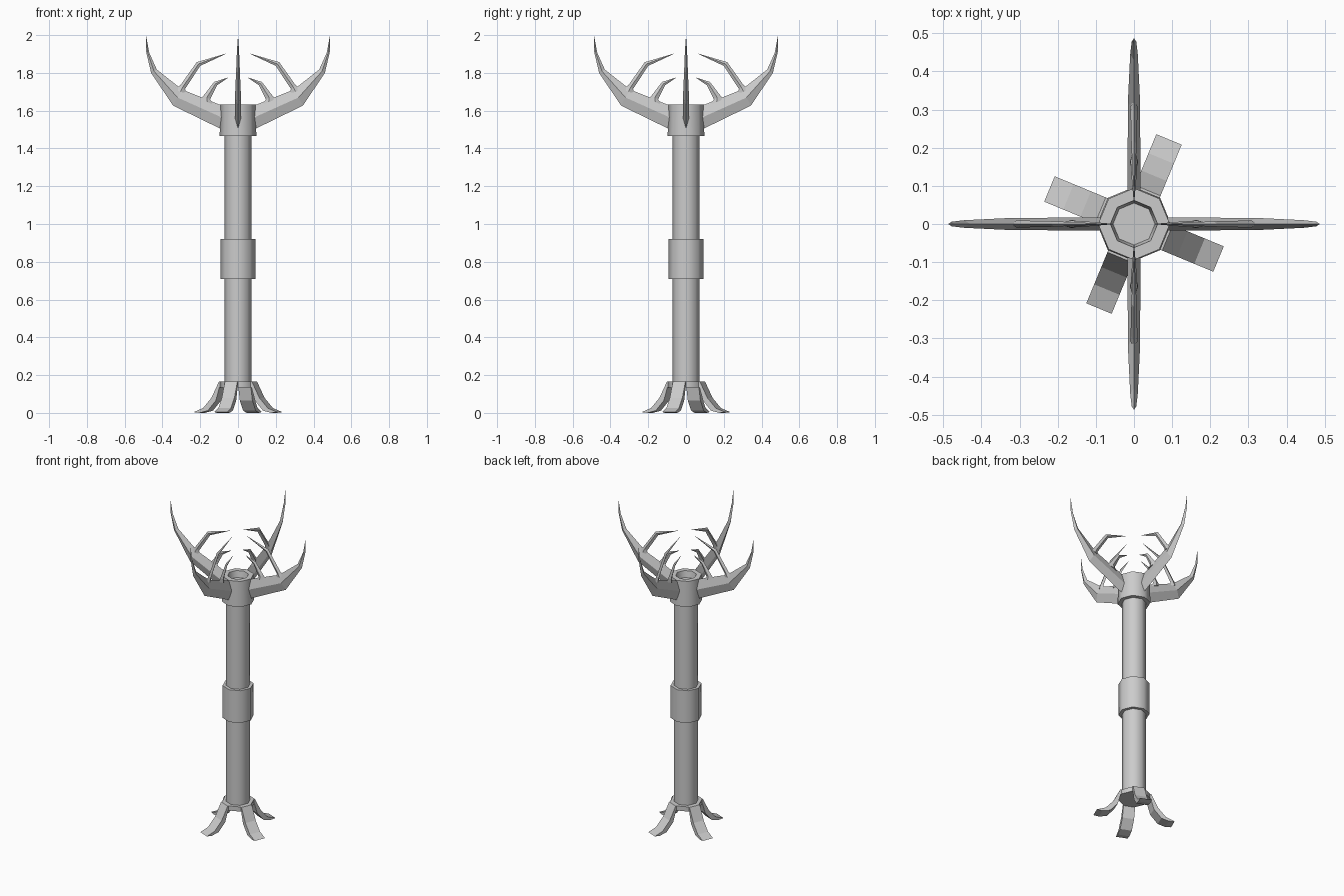
import bpy, bmesh
from math import sin, cos, pi, radians

if "Cube" in bpy.data.objects:
    bpy.data.objects.remove(bpy.data.objects["Cube"])


def finish(name, bm, smooth=False):
    bmesh.ops.recalc_face_normals(bm, faces=bm.faces)
    me = bpy.data.meshes.new(name)
    bm.to_mesh(me)
    bm.free()
    ob = bpy.data.objects.new(name, me)
    bpy.context.collection.objects.link(ob)
    if smooth:
        bpy.context.view_layer.objects.active = ob
        ob.select_set(True)
        bpy.ops.object.shade_smooth_by_angle(angle=radians(50))
        ob.select_set(False)
    return ob


def lathe(name, profile, sides=8):
    """Eight-sided turned solid from (radius, z) points, closed at both ends."""
    bm = bmesh.new()
    rings = [[bm.verts.new((r * cos(2 * pi * i / sides), r * sin(2 * pi * i / sides), z))
              for i in range(sides)] for r, z in profile]
    for a, b in zip(rings, rings[1:]):
        for i in range(sides):
            j = (i + 1) % sides
            bm.faces.new((a[i], a[j], b[j], b[i]))
    bm.faces.new(rings[0])
    bm.faces.new(rings[-1])
    return finish(name, bm, True)


def loft(name, sections, angle, tip=None):
    """Skin four-point sections given as (radial, sideways, z), turned about z."""
    bm = bmesh.new()

    def vert(p):
        r, s, z = p
        return bm.verts.new((r * cos(angle) - s * sin(angle),
                             r * sin(angle) + s * cos(angle), z))
    rings = [[vert(p) for p in sec] for sec in sections]
    for a, b in zip(rings, rings[1:]):
        for i in range(4):
            j = (i + 1) % 4
            bm.faces.new((a[i], a[j], b[j], b[i]))
    bm.faces.new(rings[0])
    if tip:
        t = vert((tip[0], 0, tip[1]))
        for i in range(4):
            bm.faces.new((rings[-1][i], rings[-1][(i + 1) % 4], t))
    else:
        bm.faces.new(rings[-1])
    return finish(name, bm)


def blade(name, stations, tip, angle):
    """Sharp-edged blade: stations are (outer r, outer z, inner r, inner z, half width)."""
    secs = []
    for ro, zo, ri, zi, w in stations:
        rm, zm = (ro + ri) / 2, (zo + zi) / 2
        secs.append([(ro, 0, zo), (rm, w, zm), (ri, 0, zi), (rm, -w, zm)])
    return loft(name, secs, angle, tip)


# Shaft and its rings
lathe("shaft", [(0.072, 0.14), (0.072, 1.5)])
lathe("grip_band", [(0.092, 0.71), (0.092, 0.92)])
lathe("base_ring", [(0.095, 0.135), (0.095, 0.165)])
# Head collar with recessed top
lathe("head_collar", [(0.097, 1.467), (0.094, 1.632), (0.062, 1.632), (0.055, 1.59)])

arm = [(0.08, 1.498, 0.08, 1.625, 0.017), (0.344, 1.627, 0.296, 1.712, 0.016),
       (0.46, 1.80, 0.43, 1.818, 0.010), (0.487, 1.915, 0.47, 1.907, 0.006)]
long_prong = [(0.335, 1.71, 0.275, 1.69, 0.010), (0.305, 1.735, 0.28, 1.715, 0.009),
              (0.218, 1.857, 0.20, 1.837, 0.007)]
short_prong = [(0.20, 1.66, 0.125, 1.63, 0.011), (0.182, 1.68, 0.148, 1.66, 0.009),
               (0.127, 1.752, 0.11, 1.735, 0.006)]
foot = [(0.085, 0.135, 0.165), (0.094, 0.135, 0.165), (0.113, 0.06, 0.125),
        (0.137, 0.03, 0.08), (0.186, 0.0, 0.025), (0.24, 0.0, 0.004)]
# foot path: (outer r, outer z, inner r, inner z)
foot = [(0.08, 0.165, 0.08, 0.135), (0.095, 0.165, 0.092, 0.135), (0.137, 0.08, 0.112, 0.065),
        (0.186, 0.025, 0.158, 0.012), (0.24, 0.004, 0.205, 0.0)]
hw = 0.036

for k in range(4):
    a = k * pi / 2
    # Horned crown arms with two inward prongs
    blade(f"crown_arm_{k}", arm, (0.487, 2.0), a)
    blade(f"long_prong_{k}", long_prong, (0.055, 1.905), a)
    blade(f"short_prong_{k}", short_prong, (0.048, 1.777), a)
    # Splayed feet, set on the flats of the octagon
    loft(f"foot_{k}", [[(ro, -hw, zo), (ro, hw, zo), (ri, hw, zi), (ri, -hw, zi)]
                       for ro, zo, ri, zi in foot], a - pi / 8)
